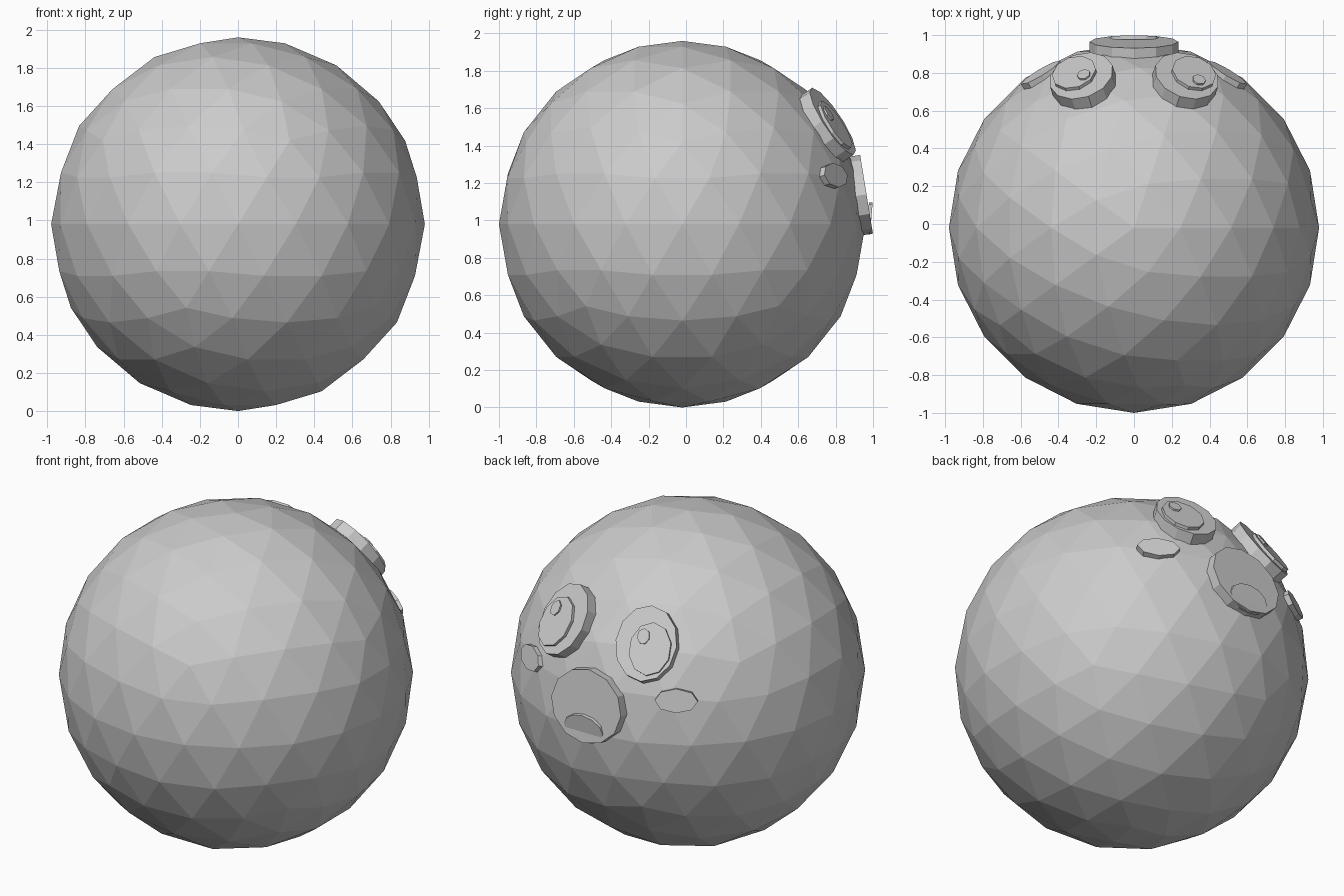
import bpy, math
from mathutils import Vector, Matrix

if "Cube" in bpy.data.objects:
    bpy.data.objects.remove(bpy.data.objects["Cube"])

CENTER = Vector((0, -0.02, 0.98))
RADIUS = 0.98

grey = bpy.data.materials.new("plain_grey")
grey.diffuse_color = (0.6, 0.6, 0.6, 1)
grey.use_nodes = True
grey.node_tree.nodes["Principled BSDF"].inputs["Base Color"].default_value = grey.diffuse_color


def frame(direction):
    """Axes on the ball surface: sideways, upward, outward."""
    out = Vector(direction).normalized()
    side = Vector((0, 0, 1)).cross(out).normalized()   # points to -x on the face side
    return -side, out.cross(side), out


def disc(name, direction, rx, ry, top, depth, sides, shift=(0, 0), tilt=0.0):
    """Oval plate lying on the ball; its outer face is at distance top from the centre."""
    side, up, out = frame(direction)
    pos = CENTER + out * (top - depth / 2) + side * shift[0] + up * shift[1]
    bpy.ops.mesh.primitive_cylinder_add(vertices=sides, radius=1, depth=1)
    ob = bpy.context.object
    ob.name = name
    # right-handed basis with local z pointing outward
    basis = Matrix((-side, up, out)).transposed().to_4x4()
    ob.matrix_world = (Matrix.Translation(pos) @ basis @ Matrix.Rotation(tilt, 4, 'X')
                       @ Matrix.Diagonal((rx, ry, depth, 1)))
    ob.data.materials.append(grey)
    return ob


# faceted ball body
bpy.ops.mesh.primitive_ico_sphere_add(subdivisions=3, radius=RADIUS, location=CENTER)
body = bpy.context.object
body.name = "body"
body.data.materials.append(grey)

# muzzle with a mouth plate whose upper edge pokes out
muzzle_dir = (0, 0.985, 0.16)
disc("muzzle", muzzle_dir, 0.235, 0.213, 0.998, 0.075, 12)
disc("mouth", muzzle_dir, 0.13, 0.085, 1.003, 0.02, 12, (0, -0.13), math.radians(14))

# eyes and cheeks, mirrored; both pupils look toward +x
for label, s in (("right", 1), ("left", -1)):
    eye_dir = (0.28 * s, 0.805, 0.55)
    disc(label + "_eye_rim", eye_dir, 0.175, 0.214, 1.014, 0.085, 12)
    disc(label + "_eye", eye_dir, 0.12, 0.15, 1.032, 0.04, 10, (0.03 * s, -0.03))
    disc(label + "_pupil", eye_dir, 0.036, 0.045, 1.042, 0.03, 7,
         (0.068 if s > 0 else 0.015, 0.035))
    disc(label + "_cheek", (0.5 * s, 0.83, 0.265), 0.12, 0.068, 0.995, 0.04, 8)
